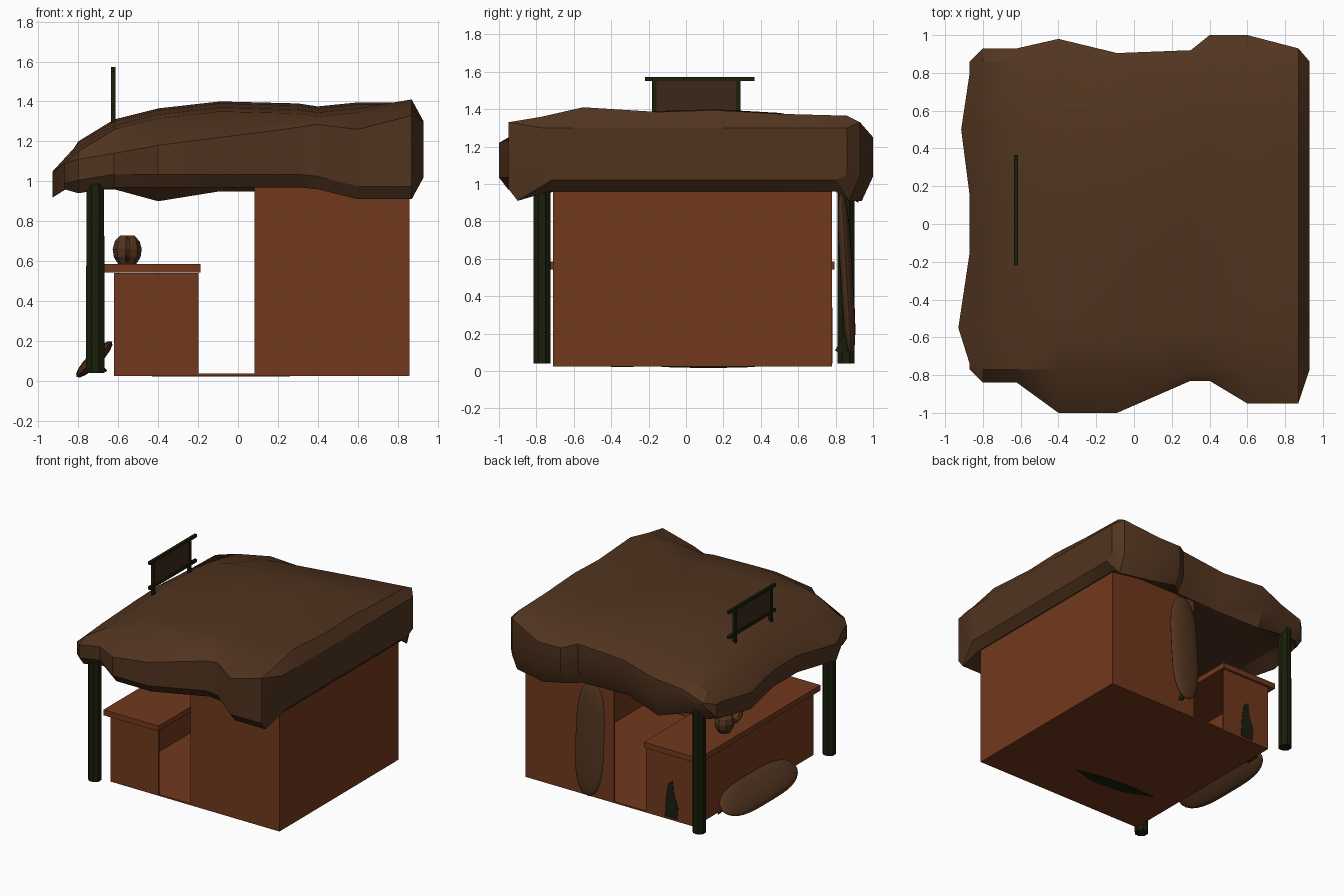
import bpy, bmesh, math
from mathutils import Matrix, Vector

if "Cube" in bpy.data.objects:
    bpy.data.objects.remove(bpy.data.objects["Cube"])


def material(name, rgb):
    m = bpy.data.materials.new(name)
    m.diffuse_color = (*rgb, 1)
    m.use_nodes = True
    m.node_tree.nodes["Principled BSDF"].inputs["Base Color"].default_value = m.diffuse_color
    return m


RUST = material("rust_wood", (0.168, 0.040, 0.012))
BROWN = material("thatch_brown", (0.082, 0.034, 0.0135))
DARK = material("dark_green_wood", (0.010, 0.013, 0.003))
PANEL = material("sign_brown", (0.045, 0.022, 0.010))


def finish(name, bm, mat, smooth=None):
    bmesh.ops.recalc_face_normals(bm, faces=bm.faces[:])
    me = bpy.data.meshes.new(name)
    bm.to_mesh(me)
    bm.free()
    ob = bpy.data.objects.new(name, me)
    bpy.context.collection.objects.link(ob)
    me.materials.append(mat)
    if smooth:
        bpy.ops.object.select_all(action='DESELECT')
        ob.select_set(True)
        bpy.context.view_layer.objects.active = ob
        bpy.ops.object.shade_smooth_by_angle(angle=math.radians(smooth))
    return ob


def box(name, x, y, z, mat):
    bm = bmesh.new()
    bmesh.ops.create_cube(bm, size=1)
    for v in bm.verts:
        v.co = [(a + b) / 2 + c * (b - a) for (a, b), c in zip((x, y, z), v.co)]
    return finish(name, bm, mat)


def plate(name, outline, direction, mat):
    """Thin shape: 3D outline extruded a little."""
    bm = bmesh.new()
    f = bm.faces.new([bm.verts.new(p) for p in outline])
    r = bmesh.ops.extrude_face_region(bm, geom=[f])
    bm.faces.new([bm.verts.new(p) for p in outline][::-1])
    for v in r["geom"]:
        if isinstance(v, bmesh.types.BMVert):
            v.co += Vector(direction)
    bmesh.ops.remove_doubles(bm, verts=bm.verts[:], dist=1e-5)
    return finish(name, bm, mat)


# Floor, hut walls and the hollow serving counter
T = 0.012
box("floor", (-0.62, 0.86), (-0.71, 0.78), (0.025, 0.037), RUST)
box("wall_right", (0.86 - T, 0.86), (-0.71, 0.78), (0.025, 1.02), RUST)
for side, y in (("front", -0.71), ("back", 0.78 - T)):
    box("wall_" + side, (0.083, 0.86), (y, y + T), (0.025, 1.02), RUST)
    box("counter_" + side, (-0.62, -0.197), (y, y + T), (0.025, 0.54), RUST)
box("counter_left", (-0.62, -0.62 + T), (-0.71, 0.78), (0.025, 0.54), RUST)
box("counter_top", (-0.67, -0.187), (-0.725, 0.795), (0.542, 0.585), RUST)

# Posts
for side, y in (("front", -0.77), ("back", 0.855)):
    bm = bmesh.new()
    bmesh.ops.create_cone(bm, cap_ends=True, segments=8, radius1=0.05, radius2=0.048, depth=1.02,
                          matrix=Matrix.Translation((-0.715, y, 0.55)) @ Matrix.Rotation(math.pi / 8, 4, 'Z'))
    finish("post_" + side, bm, DARK)

# Roof: closed cross-sections lofted along x
# (x, front y, front top z, front bottom z, ridge z, back y, back top z, back bottom z)
SECTIONS = [
    (-0.80, -0.84, 1.11, 0.94, 1.20, 0.93, 1.11, 0.96),
    (-0.62, -0.84, 1.14, 0.97, 1.31, 0.93, 1.17, 0.96),
    (-0.40, -1.00, 1.18, 0.97, 1.365, 0.98, 1.22, 0.90),
    (-0.09, -1.00, 1.22, 0.97, 1.40, 0.905, 1.25, 0.95),
    (0.30, -0.83, 1.27, 0.97, 1.39, 0.92, 1.28, 0.95),
    (0.40, -0.83, 1.285, 0.96, 1.375, 1.00, 1.25, 0.95),
    (0.60, -0.95, 1.26, 0.91, 1.395, 1.00, 1.25, 0.91),
    (0.87, -0.95, 1.33, 0.91, 1.395, 0.93, 1.33, 0.91),
]
UNDER_Y = (0.5, 0.15, -0.15, -0.55)


def section(x, yf, zf, bf, zr, yb, zb, bb):
    under = 1.0 if x < 0.8 else 0.96
    up = 0.015 if x > 0.8 else 0
    back_fold = min(zr - 0.03, 1.21 + (x + 0.8) * 0.095)
    return [(x, -0.73, under), (x, yf + 0.05, bf), (x, yf, bf + 0.065), (x, yf, zf),
            (x, -0.77, zr - 0.05 + up), (x, -0.55, zr - 0.03 + 3 * up), (x, -0.15, zr - 0.01),
            (x, 0.15, zr), (x, 0.5, zr - 0.02), (x, 0.86, back_fold),
            (x, yb, zb), (x, yb, bb + 0.13), (x, yb - 0.06, bb),
            (x, 0.8, under)] + [(x, y, under) for y in UNDER_Y]


def end_section(x, lo, hi, wave):
    """Rim of the roof at one end; wave bulges it outward in two places."""
    ys = (-0.70, -0.72, -0.77, -0.77, -0.74, -0.55, -0.15, 0.15, 0.5, 0.80, 0.86, 0.86, 0.80, 0.78) + UNDER_Y
    zs = [lo, lo, lo + 0.03] + [hi] * 8 + [lo + 0.03] + [lo] * 6
    pts = []
    for y, z in zip(ys, zs):
        b = wave * {-0.55: 0.06, 0.5: 0.045}.get(y, 0)
        pts.append((x - b, y, z - b * 0.7))
    return pts


rings = [end_section(-0.87, 0.96, 1.09, 1)] + [section(*s) for s in SECTIONS]
rings.append(end_section(0.93, 1.02, 1.30, 0))
bm = bmesh.new()
rows = [[bm.verts.new(p) for p in r] for r in rings]
n = len(rows[0])
for a, b in zip(rows, rows[1:]):
    for i in range(n):
        j = (i + 1) % n
        bm.faces.new((a[i], a[j], b[j], b[i]))
for r in (rows[0], rows[-1]):
    for ids in ((17, 0, 1, 2, 3, 4, 5), (5, 6, 16, 17), (6, 7, 15, 16), (7, 8, 14, 15), range(8, 15)):
        bm.faces.new([r[i] for i in ids])
finish("thatch_roof", bm, BROWN, 30)

# Rooftop sign frame
box("sign_panel", (-0.628, -0.618), (-0.17, 0.28), (1.375, 1.56), PANEL)
for i, z in enumerate((1.365, 1.562)):
    box(f"sign_rail_{i}", (-0.635, -0.613), (-0.22, 0.365), (z - 0.011, z + 0.011), DARK)
for i, y in enumerate((-0.17, 0.28)):
    box(f"sign_post_{i}", (-0.635, -0.613), (y - 0.012, y + 0.012), (1.27, 1.565), DARK)

# Mug with ring handle on the counter
bm = bmesh.new()
levels = ((0.585, 0.045), (0.62, 0.067), (0.66, 0.073), (0.70, 0.062), (0.728, 0.035))
cups = [[bm.verts.new((-0.555 + r * math.cos(k * math.tau / 8), 0.31 + r * math.sin(k * math.tau / 8), z))
         for k in range(8)] for z, r in levels]
for a, b in zip(cups, cups[1:]):
    for i in range(8):
        bm.faces.new((a[i], a[(i + 1) % 8], b[(i + 1) % 8], b[i]))
bm.faces.new(cups[0])
bm.faces.new(cups[-1])
finish("mug", bm, BROWN)
bm = bmesh.new()
loops = []
for k in range(12):
    t = k * math.tau / 12
    loops.append([bm.verts.new((-0.555 + 0.014 * math.sin(s * math.tau / 6),
                                0.17 + (0.07 + 0.014 * math.cos(s * math.tau / 6)) * math.cos(t),
                                0.66 + (0.05 + 0.014 * math.cos(s * math.tau / 6)) * math.sin(t)))
                  for s in range(6)])
for k in range(12):
    a, b = loops[k], loops[(k + 1) % 12]
    for s in range(6):
        bm.faces.new((a[s], a[(s + 1) % 6], b[(s + 1) % 6], b[s]))
finish("mug_handle", bm, BROWN)


# Surfboards with a tail fin; axes are width, fin direction, length
def board(name, centre, width_axis, fin_axis, length_axis, half_w, half_l):
    axes = [Vector(a).normalized() for a in (width_axis, fin_axis, length_axis)]
    m = Matrix.Translation(centre) @ Matrix(axes).transposed().to_4x4()
    bm = bmesh.new()
    bmesh.ops.create_uvsphere(bm, u_segments=16, v_segments=18, radius=1)
    for v in bm.verts:
        r = math.hypot(v.co.x, v.co.y)
        k = math.sqrt(max(0, 1 - abs(v.co.z) ** 3.6)) / r if r > 1e-4 else 0
        v.co = m @ Vector((v.co.x * k * half_w, v.co.y * k * 0.034, v.co.z * half_l))
    finish(name, bm, BROWN, 40)
    pts = [(0, 0.0, -0.62), (0, 0.085, -0.92), (0, 0.06, -0.97), (0, 0.0, -0.92)]
    side = [m @ Vector((x - 0.006, y, z * half_l)) for x, y, z in pts]
    plate(name + "_fin", side, axes[0] * 0.012, DARK)


board("standing_board", (0.24, 0.858, 0.52), (1, 0, 0), (0, -1, -0.06), (0, -0.06, 1), 0.125, 0.44)
board("leaning_board", (-0.72, 0.12, 0.108), (1, 0, 1), (1, 0, -1), (0, -1, 0), 0.125, 0.46)

# Dark painted leaf on the counter's back panel and stain under the floor
plate("painted_leaf", [(-0.36, 0.779, 0.04), (-0.37, 0.779, 0.2), (-0.39, 0.779, 0.31), (-0.43, 0.779, 0.34),
                       (-0.44, 0.779, 0.24), (-0.48, 0.779, 0.13), (-0.47, 0.779, 0.04)], (0, 0.004, 0), DARK)
plate("floor_stain", [(0.26, -0.35, 0.026), (0.05, -0.40, 0.026), (-0.2, -0.38, 0.026), (-0.43, -0.29, 0.026),
                      (-0.2, -0.28, 0.026), (0.05, -0.30, 0.026)], (0, 0, -0.005), DARK)
